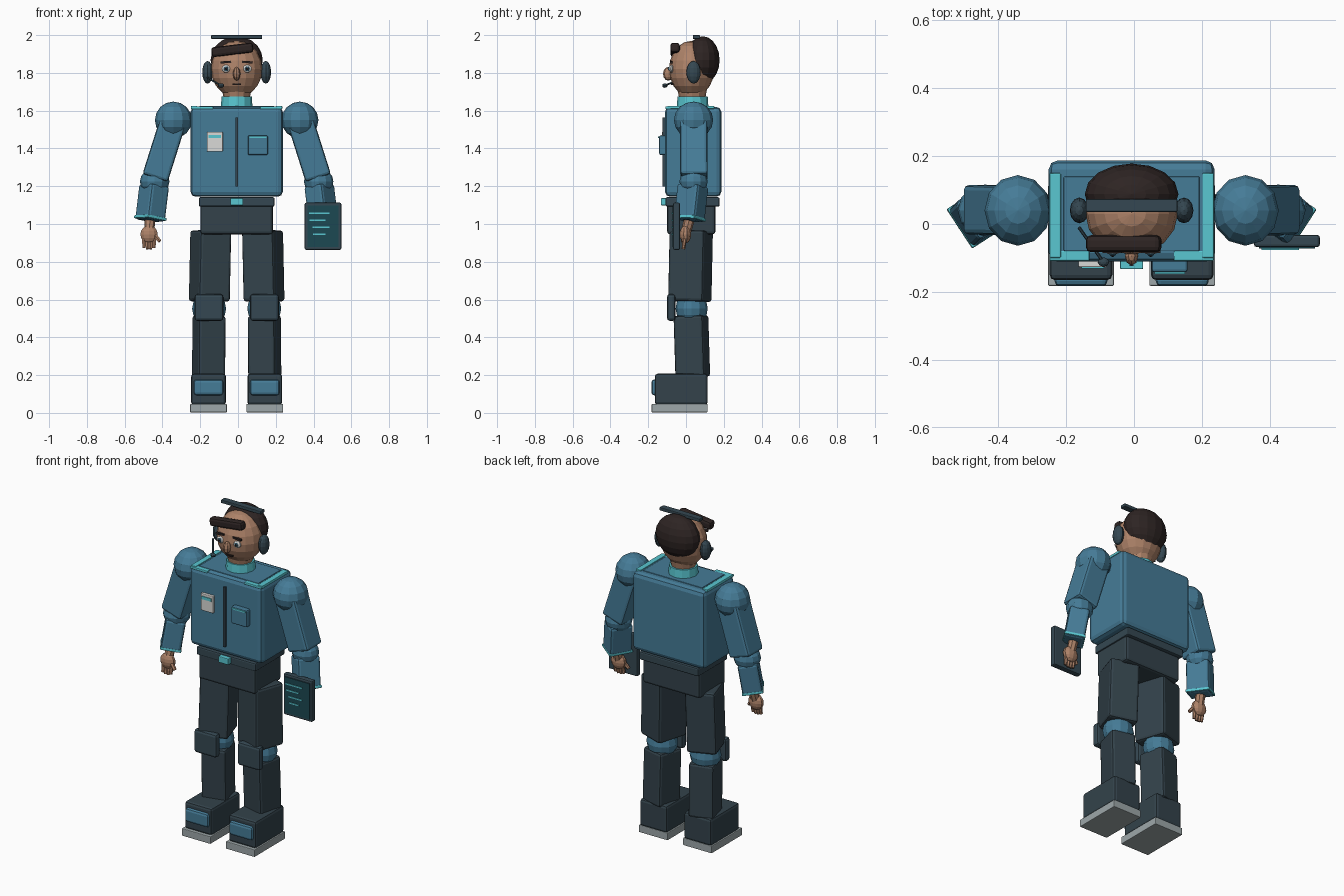
import bpy, bmesh
from math import radians
from mathutils import Vector, Matrix, Quaternion, Euler

if "Cube" in bpy.data.objects:
    bpy.data.objects.remove(bpy.data.objects["Cube"], do_unlink=True)

centre = -.007  # body centre line
soft, crisp = .015, .004  # edge bevels


def material(name, red, green, blue):
    colour = (red, green, blue, 1)
    made = bpy.data.materials.new(name)
    made.use_nodes = True
    made.diffuse_color = colour
    made.node_tree.nodes["Principled BSDF"].inputs["Base Color"].default_value = colour
    return made


uniform = material("uniform blue", .06, .2, .31)
trouser = material("trouser slate", .033, .055, .07)
gear = material("gear slate", .035, .064, .084)
trim = material("cyan trim", .1, .57, .64)
skin = material("skin", .42, .225, .14)
brown = material("hair brown", .027, .018, .017)
grey = material("sole grey", .34, .39, .4)
white = material("white", .7, .7, .68)
teal = material("screen teal", .012, .065, .085)


def finish(name, bm, colour, matrix, bevel=0):
    mesh = bpy.data.meshes.new(name)
    bm.to_mesh(mesh)
    bm.free()
    mesh.materials.append(colour)
    part = bpy.data.objects.new(name, mesh)
    part.matrix_world = matrix
    bpy.context.collection.objects.link(part)
    if bevel:
        modifier = part.modifiers.new("Bevel", "BEVEL")
        modifier.width = bevel
        modifier.segments = 2


def box(name, location, size, colour, bevel=0, rotation=Quaternion()):
    bm = bmesh.new()
    bmesh.ops.create_cube(bm, size=1)
    bmesh.ops.scale(bm, vec=size, verts=bm.verts)
    turn = rotation.to_matrix().to_4x4()
    finish(name, bm, colour, Matrix.Translation(location) @ turn, bevel)


def ball(name, location, radii, colour, segments=12, rings=8):
    bm = bmesh.new()
    bmesh.ops.create_uvsphere(bm, u_segments=segments, v_segments=rings, radius=1)
    bmesh.ops.scale(bm, vec=radii, verts=bm.verts)
    finish(name, bm, colour, Matrix.Translation(location))


def aim(start, end):
    return Vector((0, 0, -1)).rotation_difference(end - start)


def limb(name, start, end, width, depth, colour, twist=0, bevel=soft):
    rotation = aim(start, end) @ Quaternion((0, 0, 1), radians(twist))
    size = (width, depth, (end - start).length)
    box(name, (start + end) / 2, size, colour, bevel, rotation)


def rod(name, start, end, start_radius, end_radius, colour, segments=8):
    bm = bmesh.new()
    bmesh.ops.create_cone(bm, cap_ends=True, segments=segments, radius1=end_radius,
                          radius2=start_radius, depth=(end - start).length)
    turn = aim(start, end).to_matrix().to_4x4()
    finish(name, bm, colour, Matrix.Translation((start + end) / 2) @ turn)


def tilt(degrees):
    return Euler((0, radians(degrees), 0)).to_quaternion()


def middle(depth, height):
    return Vector((centre, depth, height))


# Torso, yoke, belt and pelvis
box("torso", middle(.038, 1.382), (.488, .298, .475), uniform, .026)
box("shoulder_yoke", middle(.03, 1.612), (.4, .22, .024), uniform, crisp)
box("pelvis", middle(.028, 1.03), (.385, .255, .17), trouser, soft)
box("belt", middle(.035, 1.117), (.4, .285, .05), gear, crisp * 2)
box("belt_buckle", middle(-.118, 1.118), (.068, .03, .038), trim, crisp)

# Chest details
box("zip", middle(-.114, 1.38), (.012, .02, .365), gear)
badge = Vector((-.122, -.116, 1.435))
box("badge", badge, (.084, .022, .104), white, crisp)
box("badge_stripe", badge + Vector((0, -.012, .028)), (.066, .006, .018), trim)
pocket = Vector((.105, -.122, 1.417))
box("pocket", pocket, (.106, .04, .104), uniform, crisp * 2)
box("pocket_trim", pocket + Vector((0, -.021, .043)), (.09, .008, .009), trim)

# Neck and head
rod("collar", middle(.035, 1.674), middle(.035, 1.615), .08, .084, trim, 12)
rod("neck", middle(.033, 1.75), middle(.033, 1.66), .085, .068, skin, 12)
ball("head", middle(.03, 1.82), (.136, .12, .15), skin, 16, 10)
ball("hair", middle(.088, 1.868), (.138, .09, .126), brown, 16, 10)
box("fringe", (-.03, -.058, 1.922), (.222, .05, .052), brown, soft, tilt(-7))
ball("nose", middle(-.094, 1.795), (.02, .028, .036), skin, 8, 6)
box("mouth", middle(-.073, 1.74), (.045, .012, .008), brown)

# Headset
microphone = Vector((-.09, -.112, 1.733))
box("headband", middle(.055, 1.99), (.27, .038, .02), gear, crisp)
rod("microphone_boom", Vector((-.162, -.01, 1.775)), microphone, .005, .005, gear, 6)
ball("microphone", microphone, (.017, .014, .012), gear, 8, 6)

for sign, side in ((1, "left"), (-1, "right")):
    def place(outward, depth, height):
        return Vector((centre + sign * outward, depth, height))

    # Eyes, brows and earphones
    eye = place(.056, -.077, 1.822)
    forward = Vector((0, -.01, 0))
    ball(side + "_eye", eye, (.025, .013, .021), white, 10, 6)
    ball(side + "_iris", eye + forward, (.012, .007, .013), uniform, 8, 6)
    ball(side + "_pupil", eye + forward * 1.6, (.006, .004, .007), brown, 8, 6)
    box(side + "_brow", place(.057, -.079, 1.857), (.056, .014, .011), brown, 0, tilt(4 * sign))
    ball(side + "_earphone", place(.154, .04, 1.803), (.028, .038, .06), gear)

    # Shoulder trim
    box(side + "_shoulder_trim", place(.225, .025, 1.617), (.034, .25, .016), trim, crisp)
    box(side + "_front_trim", place(.183, -.094, 1.615), (.118, .03, .014), trim, crisp)

    # Arm
    shoulder = place(.335, .04, 1.55)
    elbow = place(.434, .04, 1.225)
    wrist = place(.459, .016, 1.018)
    along = (wrist - elbow).normalized()
    turn = -33 * sign
    ball(side + "_shoulder", shoulder, (.098, .104, .098), uniform)
    limb(side + "_upper_arm", shoulder, elbow - along * .02, .14, .145, uniform)
    ball(side + "_elbow", elbow, (.078, .075, .07), uniform)
    limb(side + "_forearm", elbow + along * .02, wrist, .114, .134, uniform, turn)
    limb(side + "_cuff", wrist - along * .022, wrist - along * .006, .119, .138,
         trim, turn, crisp)

    # Hand with fingers and thumb
    palm = place(.464, -.003, .945)
    rod(side + "_wrist", wrist, palm, .028, .026, skin)
    ball(side + "_palm", palm, (.048, .03, .048), skin, 10, 8)
    for finger in range(4):
        spread = .437 + .018 * finger
        tip = .867 if finger in (1, 2) else .873
        rod(f"{side}_finger_{finger}", place(spread, -.005, .93),
            place(spread, -.014, tip), .012, .009, skin, 6)
    rod(side + "_thumb", place(.443, -.008, .95), place(.406, -.018, .908), .014, .01, skin, 6)

    # Leg, its boxes turned slightly inward
    limb(side + "_thigh", place(.137, .028, .965), place(.145, .02, .59),
         .174, .194, trouser, -18 * sign)
    ball(side + "_knee", place(.146, .03, .552), (.09, .085, .09), uniform)
    box(side + "_knee_pad", place(.147, -.078, .558), (.152, .045, .142), gear, soft)
    limb(side + "_shin", place(.146, .026, .515), place(.149, .036, .19),
         .148, .16, trouser, -14 * sign)

    # Boot
    box(side + "_boot", place(.149, -.025, .125), (.184, .28, .165), trouser, soft)
    box(side + "_toe_cap", place(.149, -.165, .135), (.156, .036, .084), uniform, soft)
    box(side + "_sole", place(.149, -.034, .025), (.194, .296, .045), grey, crisp)

# Clipboard with written lines, held in the left hand
clipboard = Vector((.45, -.05, .988))
box("clipboard", clipboard, (.194, .036, .25), gear, crisp * 2)
box("clipboard_sheet", clipboard + Vector((0, -.019, 0)), (.165, .006, .218), teal)
for row, (shift, width) in enumerate(((-.02, .11), (-.03, .085), (-.01, .09), (-.02, .065))):
    offset = Vector((shift, -.023, .07 - .037 * row))
    box(f"written_line_{row}", clipboard + offset, (width, .006, .008), trim)
